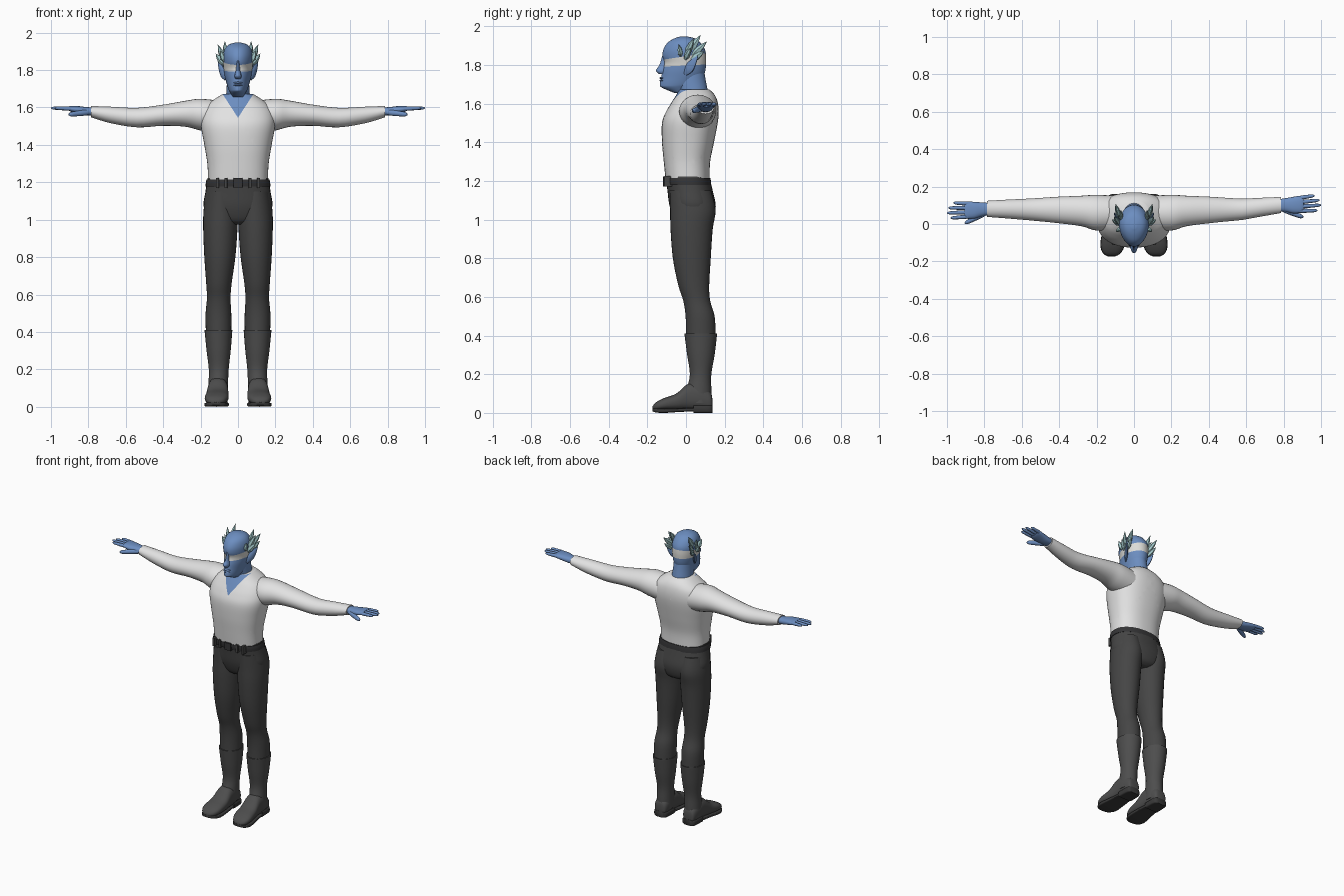
import bpy, bmesh, math
from mathutils import Vector, Matrix

cube = bpy.data.objects.get("Cube")
if cube:
    bpy.data.objects.remove(cube, do_unlink=True)


def material(name, r, g, b):
    m = bpy.data.materials.new(name)
    m.use_nodes = True
    m.diffuse_color = (r, g, b, 1)
    node = m.node_tree.nodes["Principled BSDF"]
    node.inputs["Base Color"].default_value = (r, g, b, 1)
    node.inputs["Roughness"].default_value = 0.8
    return m


SKIN = material("blue_skin", 0.15, 0.27, 0.53)
SHIRT = material("white_cloth", 0.76, 0.76, 0.76)
TROUSERS = material("charcoal_cloth", 0.06, 0.06, 0.06)
BOOTS = material("grey_leather", 0.075, 0.075, 0.075)
BELT = material("dark_leather", 0.035, 0.035, 0.037)
CREST = material("pale_teal", 0.36, 0.57, 0.58)
MASK = material("mask_cloth", 0.72, 0.72, 0.69)
SOLE = material("dark_sole", 0.04, 0.04, 0.04)


def smooth_keys(keys, steps):
    """Catmull-Rom through the key sections."""
    out = []
    for i in range(len(keys) - 1):
        a, b = keys[max(i - 1, 0)], keys[i]
        c, d = keys[i + 1], keys[min(i + 2, len(keys) - 1)]
        for s in range(steps):
            t = s / steps
            out.append([0.5 * (2 * q + (r - p) * t + (2 * p - 5 * q + 4 * r - w) * t * t
                               + (3 * q - p - 3 * r + w) * t ** 3)
                        for p, q, r, w in zip(a, b, c, d)])
    return out + [list(keys[-1])]


def loft(name, keys, mat, axis=2, n=32, steps=4, square=1.0, warp=None, smooth=True):
    """Skin sections (position, u0, u1, v0, v1) laid along one axis."""
    u, v = [k for k in range(3) if k != axis]
    bm = bmesh.new()
    rings = []
    for pos, u0, u1, v0, v1 in smooth_keys(keys, steps):
        ring = []
        for k in range(n):
            ang = math.tau * k / n
            c, s = math.cos(ang), math.sin(ang)
            co = Vector((0, 0, 0))
            co[axis] = pos
            co[u] = (u0 + u1) / 2 + (u1 - u0) / 2 * math.copysign(abs(c) ** square, c)
            co[v] = (v0 + v1) / 2 + (v1 - v0) / 2 * math.copysign(abs(s) ** square, s)
            ring.append(bm.verts.new(warp(co) if warp else co))
        rings.append(ring)
    for a, b in zip(rings, rings[1:]):
        for k in range(n):
            bm.faces.new((a[k], a[(k + 1) % n], b[(k + 1) % n], b[k]))
    bm.faces.new(rings[0])
    bm.faces.new(rings[-1])
    bmesh.ops.recalc_face_normals(bm, faces=bm.faces)
    mesh = bpy.data.meshes.new(name)
    bm.to_mesh(mesh)
    bm.free()
    mesh.materials.append(mat)
    ob = bpy.data.objects.new(name, mesh)
    bpy.context.collection.objects.link(ob)
    if smooth:
        bpy.ops.object.select_all(action="DESELECT")
        ob.select_set(True)
        bpy.context.view_layer.objects.active = ob
        bpy.ops.object.shade_smooth_by_angle(angle=math.radians(50))
    return ob


def sym(keys):
    return [(p, -w, w, a, b) for p, w, a, b in keys]


def paint_cut(ob, planes, mat, rule):
    """Cut clean edges along planes, then colour the faces that meet the rule."""
    bm = bmesh.new()
    bm.from_mesh(ob.data)
    for co, no in planes:
        bmesh.ops.bisect_plane(bm, geom=bm.verts[:] + bm.edges[:] + bm.faces[:],
                               plane_co=co, plane_no=no)
    ob.data.materials.append(mat)
    for f in bm.faces:
        if rule(f.calc_center_median()):
            f.material_index = 1
    bm.to_mesh(ob.data)
    bm.free()


def limb(name, a, b, widths, wide, thin, mat, side=1, n=10, smooth=True, shift=None):
    """Tapered blade or finger from a to b; widths are (fraction, scale)."""
    a, b = Vector(a), Vector(b)
    d = b - a
    m = Matrix.Translation(a) @ d.to_track_quat("Z", "Y").to_matrix().to_4x4()

    def warp(co):
        p = m @ co
        p.x *= side
        return shift(p) if shift else p
    keys = [(f * d.length, -thin * w, thin * w, -wide * w, wide * w) for f, w in widths]
    return loft(name, keys, mat, n=n, steps=3 if smooth else 1, warp=warp, smooth=smooth)


# Shirt body with an open V neck
shirt = loft("shirt_body", sym([
    (1.212, .160, -.106, .122), (1.3, .164, -.115, .125), (1.4, .18, -.124, .145),
    (1.5, .198, -.124, .164), (1.56, .195, -.102, .169), (1.61, .17, -.072, .163),
    (1.645, .125, -.05, .148), (1.672, .082, -.036, .122)]),
    SHIRT, n=48, steps=5, square=.85)
V_LOW, V_SLOPE = 1.545, .65
paint_cut(shirt, [((0, 0, V_LOW), (s, 0, -V_SLOPE)) for s in (1, -1)], SKIN,
          lambda c: c.y < .03 and abs(c.x) < (c.z - V_LOW) * V_SLOPE)

# Neck, and head with a tied eye mask
loft("neck", sym([(1.6, .07, -.03, .115), (1.66, .064, -.04, .113),
                  (1.72, .06, -.055, .102), (1.79, .058, -.05, .09)]), SKIN)


def face_taper(co):
    if co.y < 0:
        co.x *= 1 - 1.3 * abs(co.y)
    return co


head = loft("head", sym([
    (1.655, .028, -.06, .01), (1.683, .046, -.126, .04), (1.70, .054, -.135, .065),
    (1.735, .064, -.128, .088), (1.77, .072, -.122, .1), (1.81, .077, -.112, .104),
    (1.845, .081, -.121, .104), (1.88, .081, -.117, .098), (1.915, .07, -.095, .075),
    (1.937, .048, -.06, .045), (1.948, .012, -.025, .002)]), SKIN, n=40, warp=face_taper)
low = lambda y: 1.797 + .05 * y
high = lambda y: 1.845 + .15 * y
paint_cut(head, [((0, 0, low(0)), (0, -.05, 1)), ((0, 0, high(0)), (0, -.15, 1))], MASK,
          lambda c: low(c.y) < c.z < high(c.y))
loft("nose", sym([(1.85, .008, -.122, -.09), (1.8, .011, -.137, -.09),
                  (1.77, .019, -.156, -.09), (1.752, .014, -.138, -.1)]), SKIN, n=12)
for z in (1.719, 1.732):
    loft("lip", [(x, -.138 + abs(x) * .5, -.11, z - h, z + h)
                 for x, h in ((-.024, .001), (-.012, .005), (0, .006), (.012, .005), (.024, .001))],
         SKIN, axis=0, n=10)

# Trousers seat and belt
loft("trouser_seat", sym([
    (1.222, .163, -.105, .121), (1.15, .174, -.096, .138), (1.07, .183, -.085, .154),
    (1.0, .14, -.06, .14), (.975, .06, -.03, .11)]), TROUSERS, square=.9)
loft("belt", sym([(1.178, .173, -.106, .131), (1.198, .172, -.109, .129),
                  (1.216, .168, -.109, .126)]), BELT, n=40, square=.88)
loft("buckle", sym([(1.172, .024, -.118, -.09), (1.222, .024, -.118, -.09)]),
     BELT, n=24, steps=1, square=.2)
for x in (-.11, -.065, .065, .11):
    loft("belt_loop", [(1.17, x - .008, x + .008, -.112, -.07),
                       (1.224, x - .008, x + .008, -.112, -.07)],
         TROUSERS, n=16, steps=1, square=.2)

BLADE = ((0, .45), (.3, 1), (.65, .75), (1, .03))
FINGER = ((0, .9), (.3, 1), (.6, .9), (.88, .75), (1, .25))

for side, word in ((1, "left"), (-1, "right")):
    def flip(co):
        co.x *= side
        return co

    def arm_pose(co):
        # The left hand drifts a little further back
        if side > 0:
            co.y += .1 * max(0, co.x - .58)
        return co

    # Sleeve
    loft(word + "_sleeve", [
        (.09, -.03, .15, 1.46, 1.635), (.2, -.035, .156, 1.477, 1.646),
        (.28, -.012, .151, 1.497, 1.636), (.4, .004, .146, 1.502, 1.615),
        (.54, .018, .137, 1.494, 1.598), (.68, .03, .13, 1.516, 1.604),
        (.785, .038, .124, 1.547, 1.608)], SHIRT, axis=0, n=28,
        warp=lambda co: arm_pose(flip(co)))

    # Hand
    loft(word + "_palm", [
        (.76, .05, .112, 1.556, 1.6), (.81, .042, .115, 1.558, 1.602),
        (.85, .03, .118, 1.566, 1.607), (.89, .028, .12, 1.576, 1.608),
        (.905, .034, .115, 1.583, 1.605)], SKIN, axis=0, n=20, square=.85,
        warp=lambda co: arm_pose(flip(co)))
    for i, tip in enumerate((.98, 1.0, .992, .965)):
        y = .04 + .023 * i
        limb(word + "_finger", (.88, y, 1.593), (tip, y + .004 * (i - 2), 1.597),
             FINGER, .011, .011, SKIN, side, shift=arm_pose)
    limb(word + "_thumb", (.8, .055, 1.574), (.905, .003, 1.562),
         FINGER, .016, .014, SKIN, side, shift=arm_pose)

    # Trouser leg
    loft(word + "_trouser_leg", [
        (1.15, .01, .17, -.085, .13), (1.05, 0, .184, -.082, .153),
        (.95, .003, .186, -.08, .138), (.8, .014, .18, -.068, .128),
        (.66, .034, .17, -.04, .12), (.58, .04, .166, -.014, .125),
        (.5, .036, .173, -.002, .148), (.4, .036, .172, 0, .154)],
        TROUSERS, warp=flip)

    # Boot shaft, cuff and foot
    loft(word + "_boot_shaft", [
        (.41, .03, .179, -.008, .16), (.4, .031, .178, -.007, .16),
        (.3, .039, .168, .006, .148), (.2, .05, .156, .02, .131),
        (.12, .053, .158, .005, .131), (.05, .055, .16, .005, .131)], BOOTS, warp=flip)
    loft(word + "_boot_foot", [
        (.136, .085, .135, .03, .075), (.125, .066, .15, .012, .11),
        (.07, .056, .16, .012, .15), (.01, .053, .163, .014, .15),
        (-.05, .05, .171, .014, .1), (-.115, .053, .178, .014, .076),
        (-.155, .072, .165, .014, .055), (-.172, .1, .14, .018, .035)],
        BOOTS, axis=1, n=28, square=.8, warp=flip)
    loft(word + "_boot_heel", [
        (.137, .08, .14, 0, .04), (.12, .06, .156, 0, .04), (.04, .056, .16, 0, .04)],
        SOLE, axis=1, n=24, square=.35, warp=flip)
    loft(word + "_boot_sole", [
        (.05, .06, .158, .008, .025), (-.03, .052, .168, .005, .024),
        (-.11, .05, .18, 0, .022), (-.155, .07, .167, .002, .024),
        (-.173, .1, .14, .008, .024)], SOLE, axis=1, n=24, square=.35, warp=flip)

    # Pointed ear and crest of faceted blades
    limb(word + "_ear", (.066, -.005, 1.752), (.108, .062, 1.848),
         BLADE, .026, .011, SKIN, side)
    for base, tip in (((.068, .02, 1.87), (.07, .075, 1.955)),
                      ((.076, 0, 1.85), (.108, .04, 1.937)),
                      ((.074, .035, 1.85), (.098, .107, 1.92)),
                      ((.076, -.005, 1.83), (.119, .025, 1.888)),
                      ((.076, .03, 1.825), (.1, .095, 1.872)),
                      ((.07, -.025, 1.845), (.094, -.038, 1.905))):
        limb(word + "_crest_blade", base, tip, BLADE, .019, .013, CREST, side, n=6, smooth=False)
